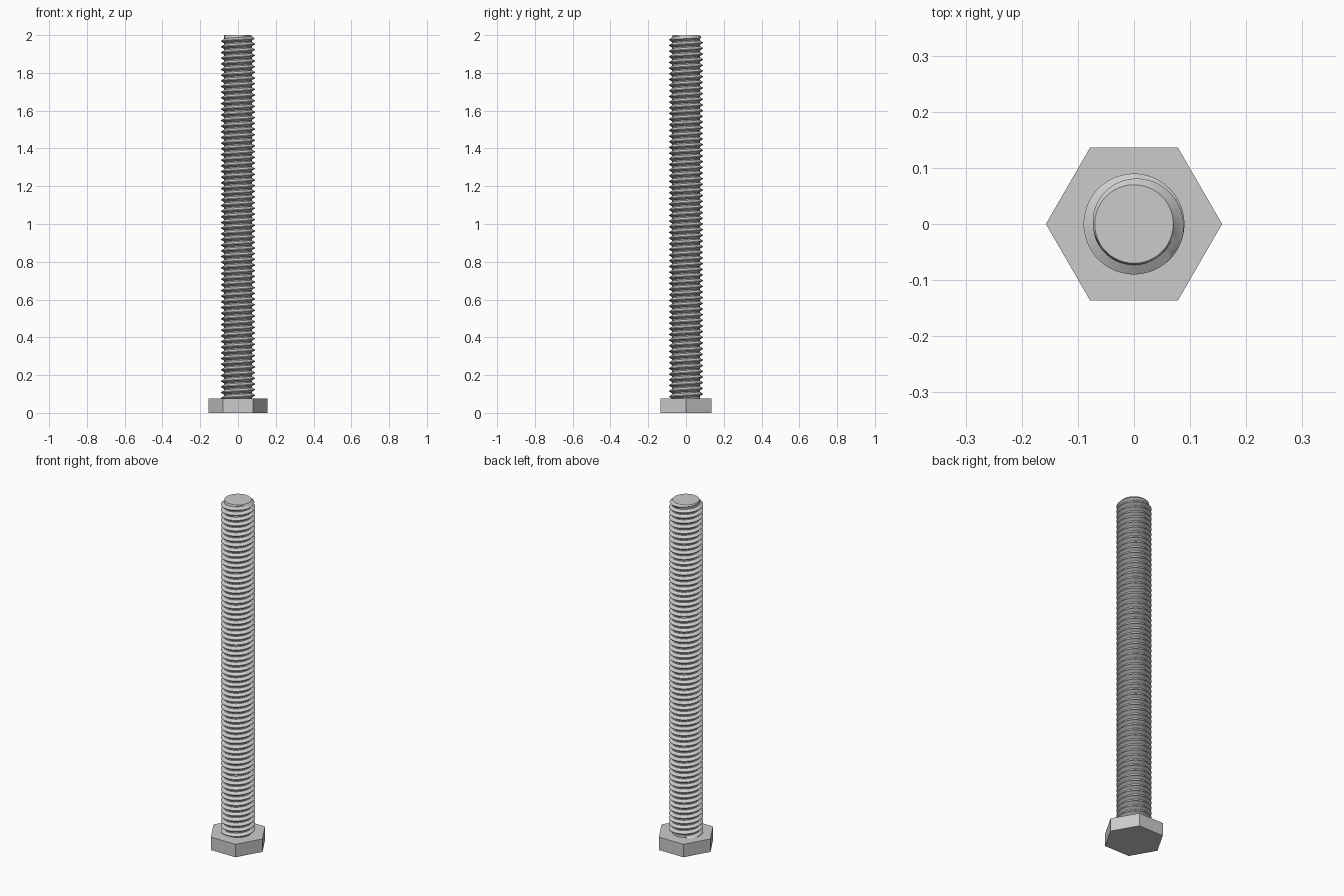
import bpy, bmesh, math

cube = bpy.data.objects.get("Cube")
if cube:
    bpy.data.objects.remove(cube, do_unlink=True)

HEAD_R, HEAD_H, TOP = 0.157, 0.075, 2.0
CREST, ROOT, TIP = 0.09, 0.073, 0.07
PITCH, SEG = 0.03, 48

steel = bpy.data.materials.new("light_steel")
steel.use_nodes = True
colour = (0.6, 0.6, 0.6, 1)
steel.diffuse_color = colour
steel.node_tree.nodes["Principled BSDF"].inputs["Base Color"].default_value = colour


def finish(bm, name):
    bmesh.ops.recalc_face_normals(bm, faces=bm.faces)
    mesh = bpy.data.meshes.new(name)
    bm.to_mesh(mesh)
    bm.free()
    mesh.materials.append(steel)
    obj = bpy.data.objects.new(name, mesh)
    bpy.context.collection.objects.link(obj)
    return obj


# Hexagonal head, with corners on the x axis
bm = bmesh.new()
rings = []
for z in (0, HEAD_H):
    rings.append([bm.verts.new((HEAD_R * math.cos(i * math.pi / 3),
                                HEAD_R * math.sin(i * math.pi / 3), z)) for i in range(6)])
for ring in rings:
    bm.faces.new(ring)
for i in range(6):
    j = (i + 1) % 6
    bm.faces.new((rings[0][i], rings[0][j], rings[1][j], rings[1][i]))
finish(bm, "hex_head")

# Thread profile over one turn: (fraction of pitch, radius)
profile = [(0, ROOT), (0.2, ROOT), (0.55, CREST), (0.65, CREST)]
STEPS = len(profile)
turns = math.ceil((TOP - HEAD_H) / PITCH) + 3


def thread_point(row, col):
    turn, step = divmod(row, STEPS)
    frac, r = profile[step]
    angle = math.tau * col / SEG
    z = HEAD_H + PITCH * (turn - 1 + frac + col / SEG)
    if z <= HEAD_H:
        z, r = HEAD_H, ROOT
    z = min(z, TOP)
    r = min(r, TIP + (TOP - z))  # chamfered end
    return r * math.cos(angle), r * math.sin(angle), z


# Threaded shank: columns climb along the helix, the seam joins one turn higher
bm = bmesh.new()
rows = turns * STEPS
grid = [[bm.verts.new(thread_point(r, c)) for c in range(SEG + 1)] for r in range(rows)]
for r in range(rows - 1):
    for c in range(SEG):
        bm.faces.new((grid[r][c], grid[r][c + 1], grid[r + 1][c + 1], grid[r + 1][c]))
bmesh.ops.remove_doubles(bm, verts=bm.verts, dist=1e-5)
bmesh.ops.holes_fill(bm, edges=[e for e in bm.edges if e.is_boundary], sides=0)
shank = finish(bm, "threaded_shank")

bpy.ops.object.select_all(action="DESELECT")
shank.select_set(True)
bpy.context.view_layer.objects.active = shank
bpy.ops.object.shade_smooth_by_angle(angle=math.radians(30))
